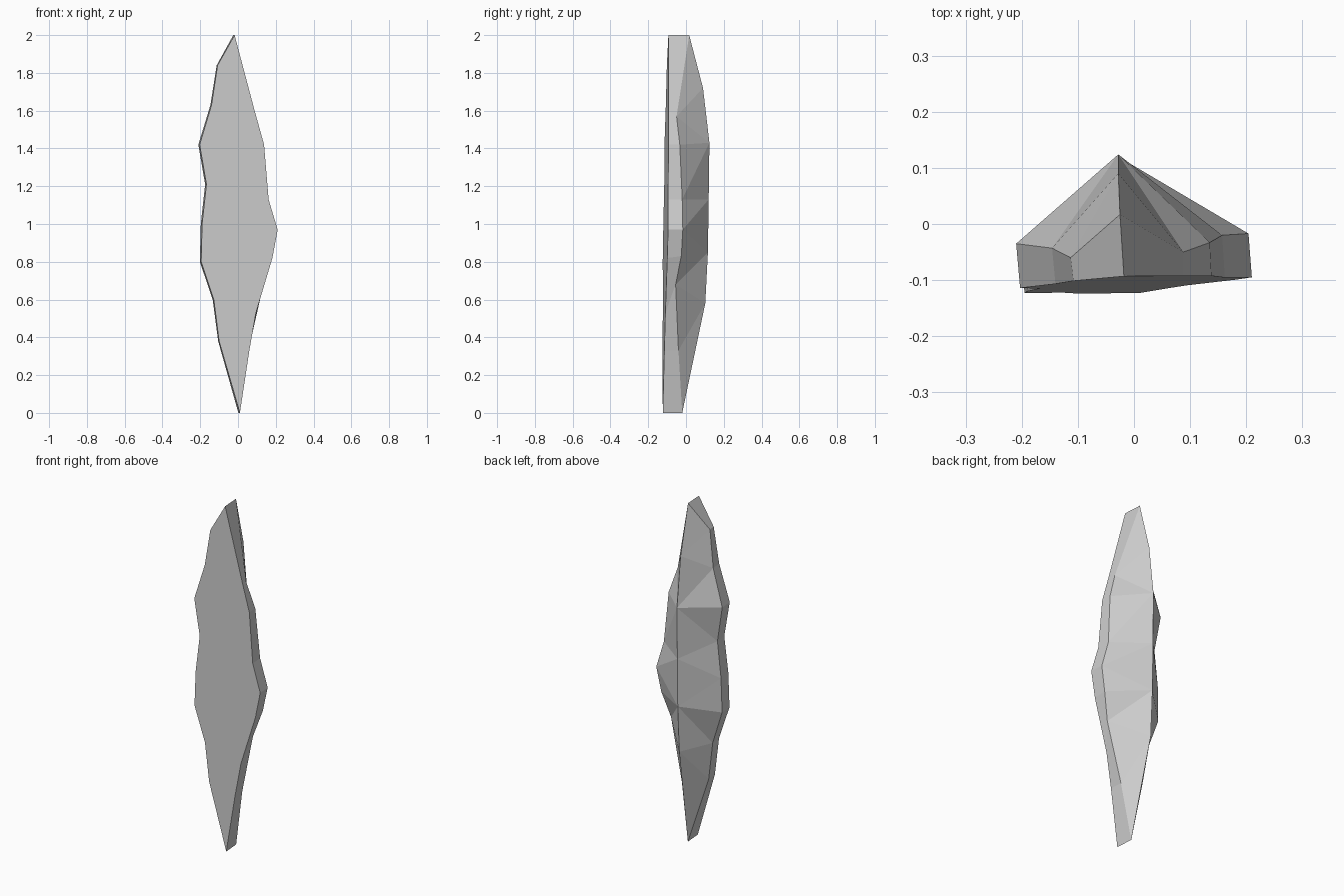
import bpy, bmesh

if "Cube" in bpy.data.objects:
    bpy.data.objects.remove(bpy.data.objects["Cube"])

# Outline points from top to bottom: x, z, rim x, rim z, rim y
top_tip = (-0.018, 2.0, -0.025, 2.0, 0.017)
bottom_tip = (0.01, 0.0, 0.002, 0.0, -0.02)
left = [(-0.108, 1.84, -0.113, 1.84, -0.06), (-0.14, 1.63, -0.146, 1.63, -0.043),
        (-0.203, 1.42, -0.21, 1.42, -0.035), (-0.167, 1.21, -0.174, 1.21, -0.042),
        (-0.19, 1.0, -0.197, 1.0, -0.042), (-0.195, 0.8, -0.202, 0.8, -0.045),
        (-0.128, 0.6, -0.134, 0.6, -0.055), (-0.1, 0.38, -0.105, 0.38, -0.06)]
right = [(0.088, 1.6, 0.088, 1.57, -0.05), (0.138, 1.42, 0.135, 1.42, -0.033),
         (0.162, 1.13, 0.157, 1.13, -0.02), (0.21, 0.97, 0.204, 0.97, -0.017),
         (0.182, 0.82, 0.178, 0.83, -0.025), (0.095, 0.53, 0.135, 0.68, -0.055),
         (0.06, 0.33, 0.055, 0.33, -0.04)]
ridge = [(0.09, 1.72), (0.124, 1.43), (0.12, 1.13), (0.116, 0.85), (0.102, 0.58)]

bm = bmesh.new()


def pair(p):
    """Front vertex on the tilted flat face, and its rim vertex behind."""
    x, z, rx, rz, ry = p
    front_y = -0.1236 + 0.0634 * x + 0.0158 * z
    return bm.verts.new((x, front_y, z)), bm.verts.new((rx, ry, rz))


def zip_chains(a, b):
    """Fill triangles between two chains that share both end vertices."""
    i = j = 0
    while i < len(a) - 1 or j < len(b) - 1:
        step_a = j == len(b) - 1 or (i < len(a) - 1 and a[i + 1].co.z >= b[j + 1].co.z)
        tri = (a[i], a[i + 1], b[j]) if step_a else (a[i], b[j + 1], b[j])
        if step_a:
            i += 1
        else:
            j += 1
        if len(set(tri)) == 3:
            bm.faces.new(tri)


top, bottom = pair(top_tip), pair(bottom_tip)
sides = [[top] + [pair(p) for p in pts] + [bottom] for pts in (left, right)]
spine = [top[1]] + [bm.verts.new((-0.028, y, z)) for y, z in ridge] + [bottom[1]]

# Flat front face
bm.faces.new([f for f, r in sides[0]] + [f for f, r in sides[1][-2:0:-1]])

# Side band and faceted back on each side
for side in sides:
    for (f0, r0), (f1, r1) in zip(side, side[1:]):
        bm.faces.new((f0, f1, r1, r0))
    zip_chains([r for f, r in side], spine)

bmesh.ops.recalc_face_normals(bm, faces=bm.faces[:])
mesh = bpy.data.meshes.new("stone_shard")
bm.to_mesh(mesh)
bm.free()
shard = bpy.data.objects.new("stone_shard", mesh)
bpy.context.collection.objects.link(shard)

grey = bpy.data.materials.new("stone_grey")
grey.diffuse_color = (0.6, 0.6, 0.6, 1)
grey.use_nodes = True
grey.node_tree.nodes["Principled BSDF"].inputs["Base Color"].default_value = grey.diffuse_color
mesh.materials.append(grey)
